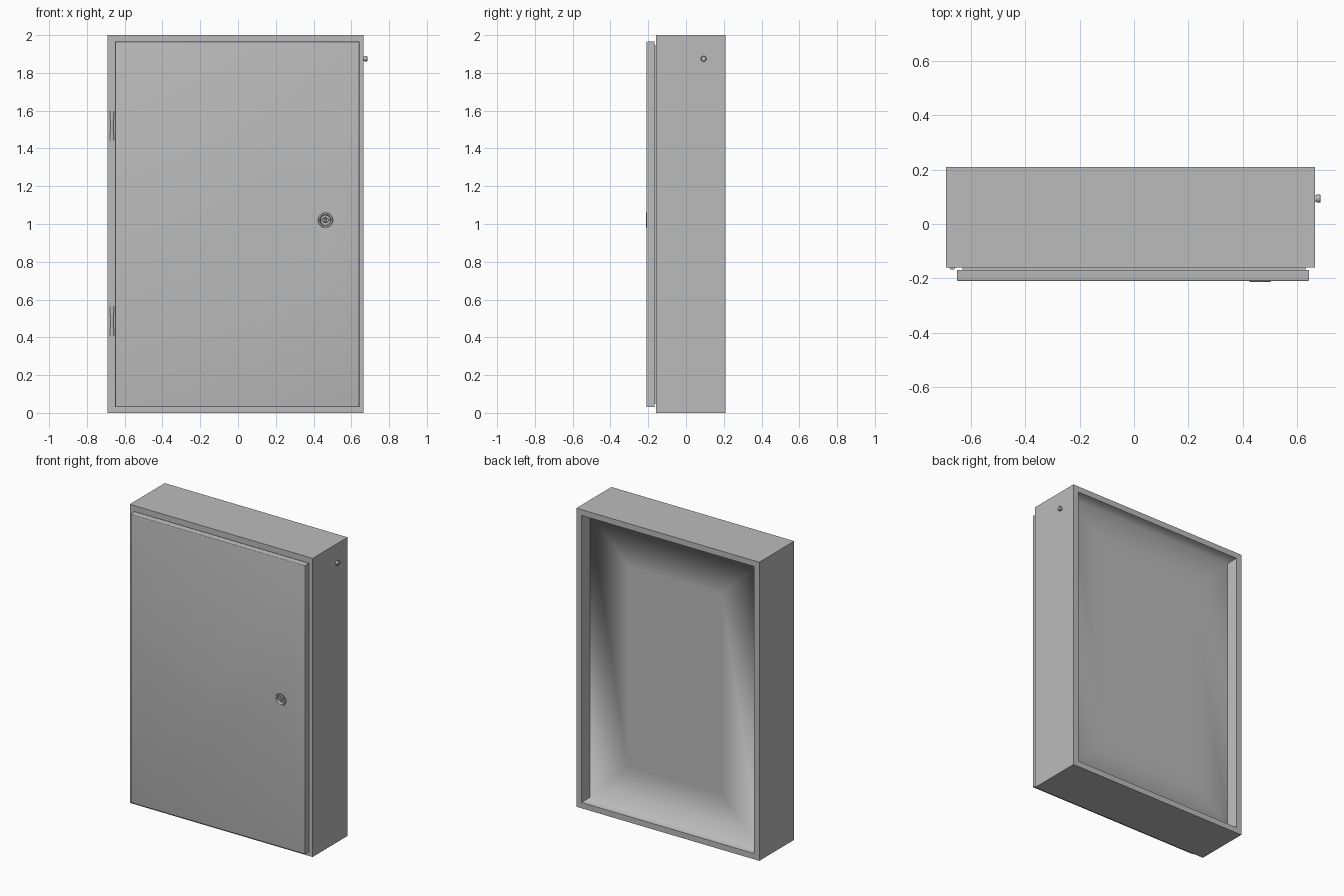
import bpy, bmesh, math
from mathutils import Matrix, Vector

if "Cube" in bpy.data.objects:
    bpy.data.objects.remove(bpy.data.objects["Cube"], do_unlink=True)


def material(name, value):
    m = bpy.data.materials.new(name)
    m.use_nodes = True
    m.diffuse_color = (value, value, value, 1)
    m.node_tree.nodes["Principled BSDF"].inputs["Base Color"].default_value = m.diffuse_color
    return m


GREY = material("grey painted steel", 0.5)


def finish(bm, name, smooth=True):
    bmesh.ops.recalc_face_normals(bm, faces=bm.faces)
    mesh = bpy.data.meshes.new(name)
    bm.to_mesh(mesh)
    bm.free()
    mesh.materials.append(GREY)
    ob = bpy.data.objects.new(name, mesh)
    bpy.context.collection.objects.link(ob)
    if smooth:
        bpy.ops.object.select_all(action="DESELECT")
        ob.select_set(True)
        bpy.context.view_layer.objects.active = ob
        bpy.ops.object.shade_smooth_by_angle(angle=math.radians(35))
    return ob


def box(bm, lo, hi):
    lo, hi = Vector(lo), Vector(hi)
    size = Matrix.Diagonal((hi - lo).to_4d())
    size[3][3] = 1
    return bmesh.ops.create_cube(bm, size=1, matrix=Matrix.Translation((lo + hi) / 2) @ size)["verts"]


def lathe(bm, profile, matrix, segments=32):
    """Spin (radius, height) points around local z."""
    verts = [bm.verts.new(matrix @ Vector((r, 0, h))) for r, h in profile]
    edges = [bm.edges.new(pair) for pair in zip(verts, verts[1:])]
    bmesh.ops.spin(bm, geom=verts + edges, cent=matrix.translation,
                   axis=matrix.to_3x3() @ Vector((0, 0, 1)),
                   angle=math.tau, steps=segments, use_merge=True)
    bmesh.ops.remove_doubles(bm, verts=bm.verts, dist=1e-5)


# Cabinet body: box with a rim and a sunken panel on the back
bm = bmesh.new()
box(bm, (-0.69, -0.16, 0), (0.665, 0.21, 2))
bm.faces.ensure_lookup_table()
back = max(bm.faces, key=lambda f: f.calc_center_median().y)
bmesh.ops.inset_region(bm, faces=[back], thickness=0.055)
rim_edges = list(back.edges)
bmesh.ops.inset_region(bm, faces=[back], thickness=0.012)
bmesh.ops.translate(bm, verts=back.verts, vec=(0, -0.075, 0))
bmesh.ops.inset_region(bm, faces=[back], thickness=0.4)
body = finish(bm, "cabinet_body")
# Soften the panel into its walls, as pressed sheet metal
for p in body.data.polygons:
    p.use_smooth = True
for e in body.data.edges:
    mid = sum((body.data.vertices[i].co for i in e.vertices), Vector()) / 2
    e.use_edge_sharp = not (0.1 < mid.y < 0.15 and abs(mid.x + 0.0125) < 0.63)

# Seal strip filling the gap behind the door
bm = bmesh.new()
for lo, hi in (((-0.63, 0.05), (-0.55, 1.945)), ((0.58, 0.05), (0.63, 1.945)),
               ((-0.55, 0.05), (0.58, 0.11)), ((-0.55, 1.885), (0.58, 1.945))):
    box(bm, (lo[0], -0.172, lo[1]), (hi[0], -0.158, hi[1]))
finish(bm, "door_seal", False)

# Door: slab with softened front edges and a bored lock hole
LOCK = Vector((0.463, -0.21, 1.02))
FACE_FRONT = Matrix.Translation(LOCK) @ Matrix.Rotation(math.pi / 2, 4, "X")
bm = bmesh.new()
box(bm, (-0.65, -0.21, 0.03), (0.643, -0.168, 1.965))
front = min(bm.faces, key=lambda f: f.calc_center_median().y)
bmesh.ops.bevel(bm, geom=list(front.edges), offset=0.006, segments=3,
                affect="EDGES", profile=0.5)
door = finish(bm, "door", False)

bm = bmesh.new()
bmesh.ops.create_cone(bm, cap_ends=True, segments=32, radius1=0.037, radius2=0.037,
                      depth=0.04, matrix=FACE_FRONT)
cutter = finish(bm, "lock_hole_cutter", False)
cutter.hide_render = True
bore = door.modifiers.new("lock hole", "BOOLEAN")
bore.object = cutter
bore.solver = "EXACT"
bpy.ops.object.select_all(action="DESELECT")
door.select_set(True)
bpy.context.view_layer.objects.active = door
bpy.ops.object.modifier_apply(modifier=bore.name)
bpy.data.objects.remove(cutter, do_unlink=True)
bpy.ops.object.shade_smooth_by_angle(angle=math.radians(35))

# Lock: collar, recessed cup and a raised key post with a slot bar
bm = bmesh.new()
lathe(bm, [(0.037, -0.018), (0.04, 0), (0.038, 0.003), (0.031, 0.003), (0.029, -0.004),
           (0.027, -0.014), (0.016, -0.014), (0.015, -0.002), (0.009, -0.002),
           (0.008, -0.01), (0, -0.01)], FACE_FRONT)
finish(bm, "lock")
bm = bmesh.new()
box(bm, (LOCK.x - 0.026, -0.208, LOCK.z - 0.004), (LOCK.x + 0.026, -0.197, LOCK.z + 0.004))
finish(bm, "lock_key_bar", False)

# Hinges: two knuckles on a thinner pin, nearly flush with the frame
for name, z in (("upper_hinge", 1.52), ("lower_hinge", 0.485)):
    bm = bmesh.new()
    for r, half, offset in ((0.012, 0.021, 0.057), (0.012, 0.021, -0.057), (0.008, 0.05, 0)):
        bmesh.ops.create_cone(bm, cap_ends=True, segments=20, radius1=r, radius2=r,
                              depth=half * 2,
                              matrix=Matrix.Translation((-0.667, -0.156, z + offset)))
    finish(bm, name)

# Small earthing stud on the left wall
bm = bmesh.new()
lathe(bm, [(0.011, -0.01), (0.011, 0.004), (0.015, 0.005), (0.015, 0.017), (0.012, 0.02), (0, 0.02)],
      Matrix.Translation((0.665, 0.093, 1.875)) @ Matrix.Rotation(math.pi / 2, 4, "Y"), 20)
finish(bm, "side_stud")
